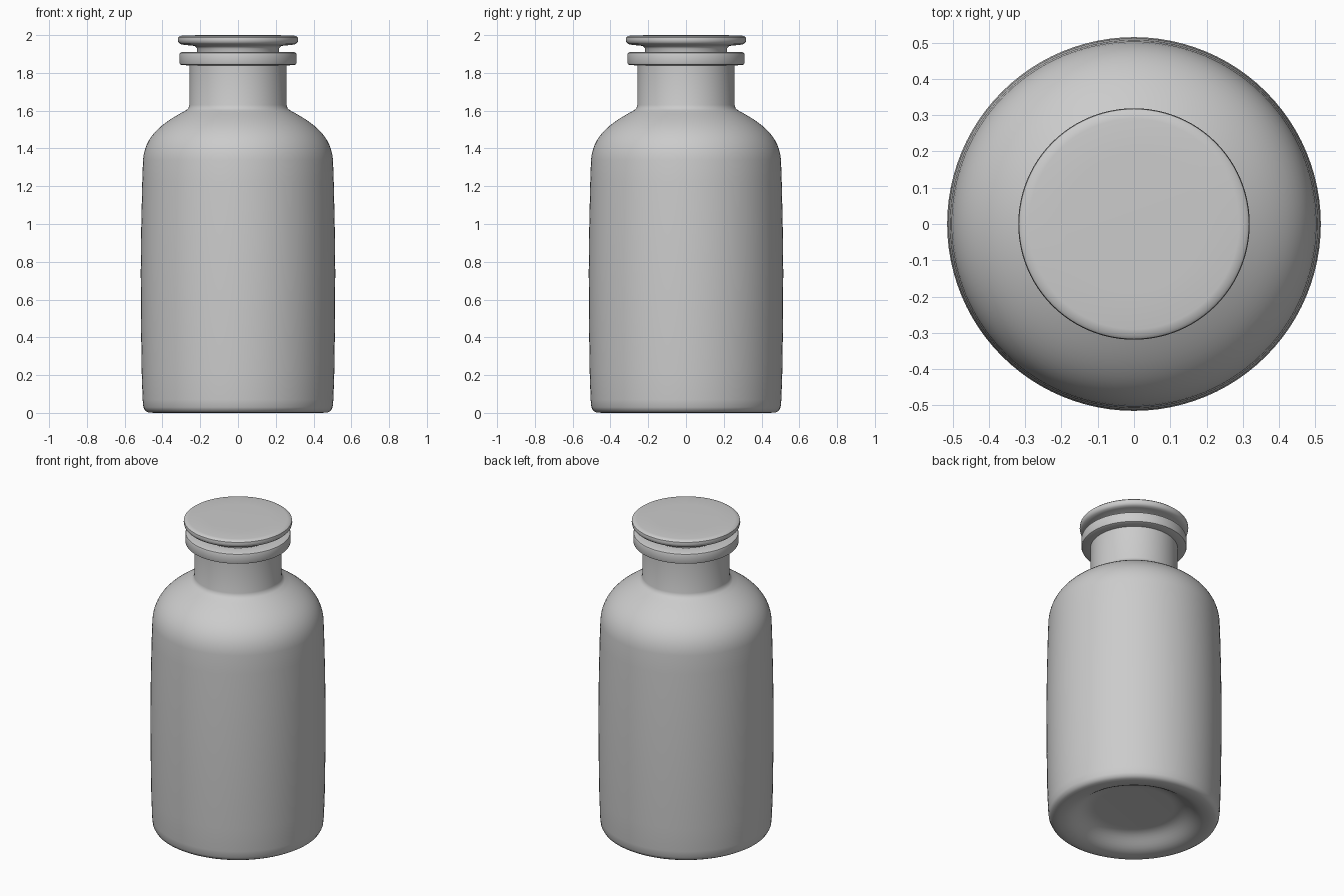
import bpy, bmesh, math
from mathutils import Vector
from mathutils.geometry import interpolate_bezier

if "Cube" in bpy.data.objects:
    bpy.data.objects.remove(bpy.data.objects["Cube"])


def curve(p0, h0, h1, p1, n=14):
    pts = [Vector((r, 0, z)) for r, z in (p0, h0, h1, p1)]
    return [(v.x, v.z) for v in interpolate_bezier(*pts, n)]


def lathe(name, profile, steps=96):
    """Revolve an (r, z) profile that starts and ends on the axis."""
    bm = bmesh.new()
    verts = [bm.verts.new((r, 0, z)) for r, z in profile]
    edges = [bm.edges.new(pair) for pair in zip(verts, verts[1:])]
    bmesh.ops.spin(bm, geom=verts + edges, axis=(0, 0, 1), cent=(0, 0, 0),
                   angle=math.tau, steps=steps)
    bmesh.ops.remove_doubles(bm, verts=bm.verts, dist=1e-5)
    bmesh.ops.recalc_face_normals(bm, faces=bm.faces)
    mesh = bpy.data.meshes.new(name)
    bm.to_mesh(mesh)
    bm.free()
    obj = bpy.data.objects.new(name, mesh)
    bpy.context.collection.objects.link(obj)
    bpy.ops.object.select_all(action='DESELECT')
    obj.select_set(True)
    bpy.context.view_layer.objects.active = obj
    bpy.ops.object.shade_smooth_by_angle(angle=math.radians(40))
    return obj


# Outer wall: recessed base, slightly bulged sides, shoulder, neck, collar
outer = [(0, 0.08), (0.23, 0.08)]
outer += curve((0.25, 0.079), (0.33, 0.07), (0.35, 0.0), (0.44, 0.0), 10)
outer += [(0.475, 0.002), (0.492, 0.012), (0.501, 0.03), (0.505, 0.07),
          (0.510, 0.22), (0.514, 0.5), (0.515, 0.75), (0.512, 1.0), (0.507, 1.22)]
outer += curve((0.503, 1.34), (0.492, 1.47), (0.40, 1.535), (0.275, 1.602))
outer += [(0.263, 1.612), (0.257, 1.63), (0.256, 1.84),
          (0.298, 1.841), (0.307, 1.845), (0.31, 1.853),
          (0.31, 1.897), (0.307, 1.906), (0.298, 1.91)]

# Inner wall: mouth down to the inside floor
inner = [(0.225, 1.91), (0.218, 1.90), (0.20, 1.62)]
inner += curve((0.22, 1.59), (0.36, 1.50), (0.445, 1.45), (0.455, 1.33))
inner += [(0.465, 0.75), (0.458, 0.16), (0.43, 0.12), (0.36, 0.11), (0, 0.125)]
lathe("bottle", outer + inner)

# Stopper: ground plug, waist and flat disc top
lathe("stopper", [
    (0, 1.62), (0.18, 1.62), (0.193, 1.63), (0.216, 1.90), (0.217, 1.928),
    (0.222, 1.937), (0.232, 1.943), (0.29, 1.949), (0.307, 1.953),
    (0.316, 1.962), (0.319, 1.975), (0.317, 1.988), (0.309, 1.995),
    (0.29, 1.998), (0.19, 2.0), (0, 2.0)])
